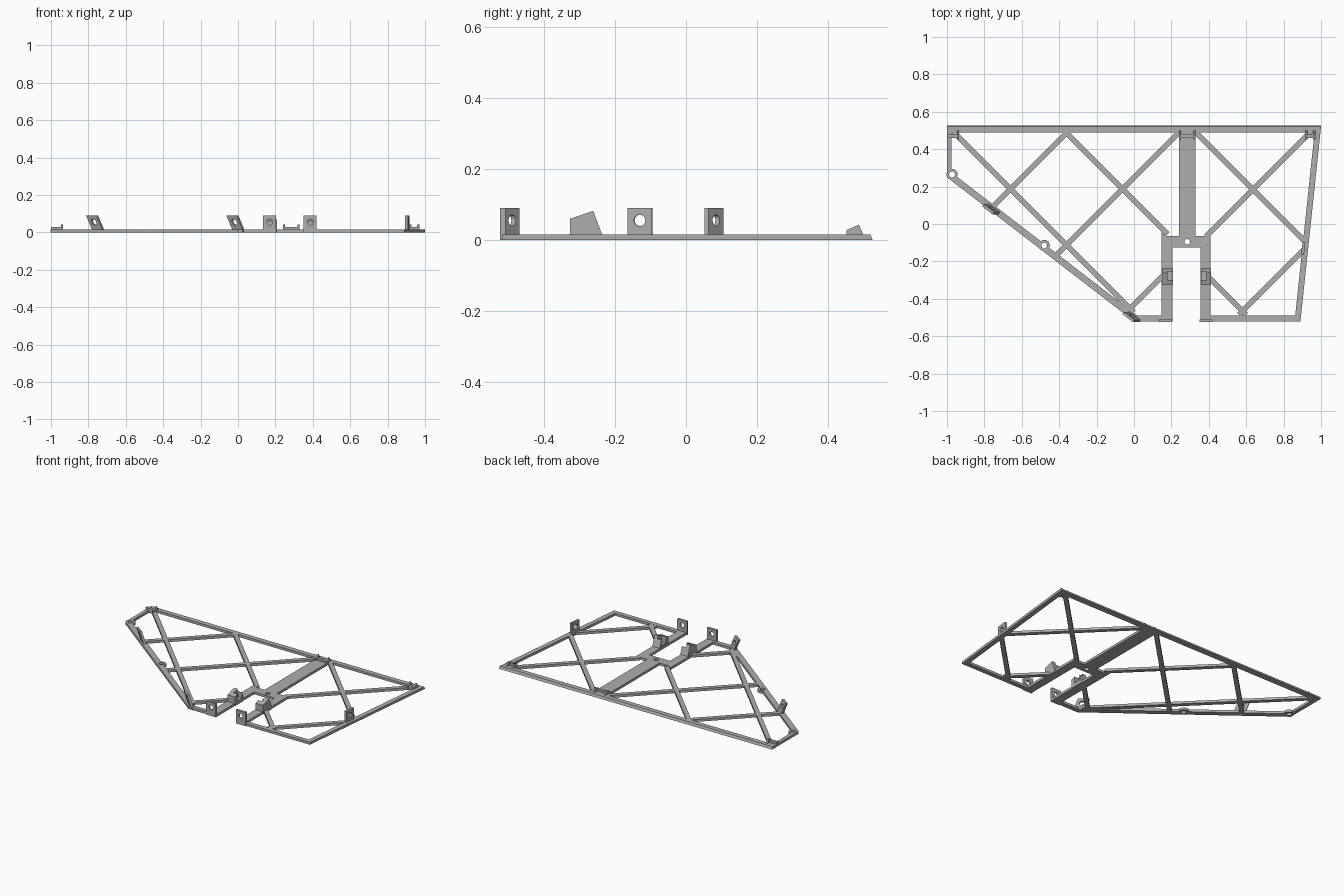
import bpy, bmesh, math
from mathutils import Matrix, Vector

cube = bpy.data.objects.get("Cube")
if cube:
    bpy.data.objects.remove(cube, do_unlink=True)

grey = bpy.data.materials.new("plain_grey")
grey.use_nodes = True
grey.diffuse_color = (0.42, 0.42, 0.42, 1)
grey.node_tree.nodes["Principled BSDF"].inputs["Base Color"].default_value = (0.42, 0.42, 0.42, 1)

T = 0.016        # plate thickness
MID = 0.283      # centre line of the spine


def prism(name, points, depth, matrix=Matrix()):
    """Extrude a flat outline along local z, then place it."""
    bm = bmesh.new()
    face = bm.faces.new([bm.verts.new((x, y, 0)) for x, y in points])
    new = bmesh.ops.extrude_face_region(bm, geom=[face])["geom"]
    bmesh.ops.translate(bm, vec=(0, 0, depth), verts=[v for v in new if isinstance(v, bmesh.types.BMVert)])
    bm.transform(matrix)
    bmesh.ops.recalc_face_normals(bm, faces=bm.faces[:])
    mesh = bpy.data.meshes.new(name)
    bm.to_mesh(mesh)
    bm.free()
    mesh.materials.append(grey)
    obj = bpy.data.objects.new(name, mesh)
    bpy.context.collection.objects.link(obj)
    return obj


def box(name, x0, x1, y0, y1, z0, z1):
    return prism(name, [(x0, y0), (x1, y0), (x1, y1), (x0, y1)], z1 - z0, Matrix.Translation((0, 0, z0)))


def side_prism(name, profile, x0, x1):
    """Extrude a (y, z) profile from x0 to x1."""
    turn = Matrix(((0, 0, 1, x0), (1, 0, 0, 0), (0, 1, 0, 0), (0, 0, 0, 1)))
    return prism(name, profile, x1 - x0, turn)


def circle(x, y, r, n=20):
    return [(x + r * math.cos(math.tau * i / n), y + r * math.sin(math.tau * i / n)) for i in range(n)]


def combine(obj, other, operation):
    """Apply a boolean and remove the helper."""
    mod = obj.modifiers.new("boolean", "BOOLEAN")
    mod.operation, mod.solver, mod.object = operation, "EXACT", other
    graph = bpy.context.evaluated_depsgraph_get()
    mesh = bpy.data.meshes.new_from_object(obj.evaluated_get(graph))
    obj.modifiers.clear()
    obj.data = mesh
    bpy.data.objects.remove(other, do_unlink=True)


def cut(obj, points):
    combine(obj, prism("cutter", points, 0.3, Matrix.Translation((0, 0, -0.1))), "DIFFERENCE")


# Frame outline with a sloped back edge
frame = prism("frame", [(-1, 0.527), (-1, 0.25), (0, -0.52), (0.205, -0.52), (0.205, -0.125),
                        (0.355, -0.125), (0.355, -0.52), (0.89, -0.52), (1, 0.527)], T)
for v in frame.data.vertices:
    if v.co.y > 0.5 and v.co.z > 0.01:
        v.co.y -= 0.007

# Two large openings beside the spine
cut(frame, [(-0.975, 0.488), (-0.975, 0.275), (0.018, -0.49), (0.147, -0.49),
            (0.147, -0.045), (0.17, -0.065), (0.24, -0.065), (0.24, 0.488)])
cut(frame, [(0.33, 0.488), (0.33, -0.065), (0.41, -0.065), (0.41, -0.49), (0.862, -0.49), (0.965, 0.488)])

# Diagonal struts
struts = [((-0.965, 0.492), (0.0, -0.473)), ((-0.375, 0.501), (0.18, -0.054)),
          ((-0.35, 0.497), (-0.75, 0.097)), ((0.25, 0.498), (-0.41, -0.162)),
          ((-0.02, -0.45), (0.16, -0.27)), ((0.32, 0.5), (0.91, -0.09)),
          ((0.95, 0.498), (0.385, -0.067)), ((0.91, -0.135), (0.56, -0.485)),
          ((0.4, -0.285), (0.6, -0.485))]
for a, b in struts:
    a, b = Vector(a), Vector(b)
    side = (b - a).orthogonal().normalized() * 0.014
    combine(frame, prism("strut", [a + side, b + side, b - side, a - side], T), "UNION")

# Screw eyes on the slanted edge and the hub hole
for x, y in [(-0.973, 0.265), (-0.48, -0.115)]:
    combine(frame, prism("eye", circle(x, y, 0.03), T), "UNION")
    cut(frame, circle(x, y, 0.016))
cut(frame, circle(MID + 0.002, -0.095, 0.015))


# Upright tabs with a round hole
def tab(name, x, y, angle, lean=0.0):
    w, h, t = 0.035, 0.09, 0.015
    stand = Matrix.Rotation(math.radians(90), 4, "X")
    obj = prism(name, [(-w, 0), (w, 0), (w, h), (-w, h)], t, Matrix.Translation((0, t / 2, 0)) @ stand)
    hole = prism("hole", circle(0, 0.055, 0.016), 0.1, Matrix.Translation((0, 0.05, 0)) @ stand)
    combine(obj, hole, "DIFFERENCE")
    shear = Matrix.Identity(4)
    shear[0][2] = lean
    obj.data.transform(Matrix.Translation((x, y, 0)) @ shear @ Matrix.Rotation(angle, 4, "Z"))


slant = math.atan2(-0.77, 1)
tab("front_tab_right", 0.169, -0.517, 0)
tab("front_tab_left", 0.386, -0.517, 0)
tab("slanted_tab_back", -0.742, 0.079, slant, -0.42)
tab("slanted_tab_front", 0.008, -0.497, slant, -0.42)
tab("side_tab", 0.905, -0.13, math.atan2(1.05, 0.11))

# Wedge blocks on the arms, each with a pocket facing the slot
wedge = [(-0.327, 0), (-0.327, 0.06), (-0.262, 0.082), (-0.237, T), (-0.237, 0)]
for name, s in (("wedge_right", -1), ("wedge_left", 1)):
    xs = sorted((MID + s * 0.075, MID + s * 0.13))
    block = side_prism(name, wedge, *xs)
    ps = sorted((MID + s * 0.06, MID + s * 0.105))
    combine(block, box("pocket", *ps, -0.3, -0.255, 0.025, 0.2), "DIFFERENCE")

# Low clips along the back bar: a front lip between two cheeks
cheek = [(0.453, 0), (0.453, 0.028), (0.488, 0.043), (0.5, T), (0.5, 0)]
for name, x0, x1, ends in (("clip_right", -1, -0.935, (1,)), ("clip_middle", 0.24, 0.33, (0, 1)),
                           ("clip_left", 0.915, 0.97, (0, 1))):
    clip = box(name, x0, x1, 0.46, 0.478, 0, 0.03)
    for e in ends:
        start = x0 if e == 0 else x1 - 0.012
        combine(clip, side_prism("cheek", cheek, start, start + 0.012), "UNION")
